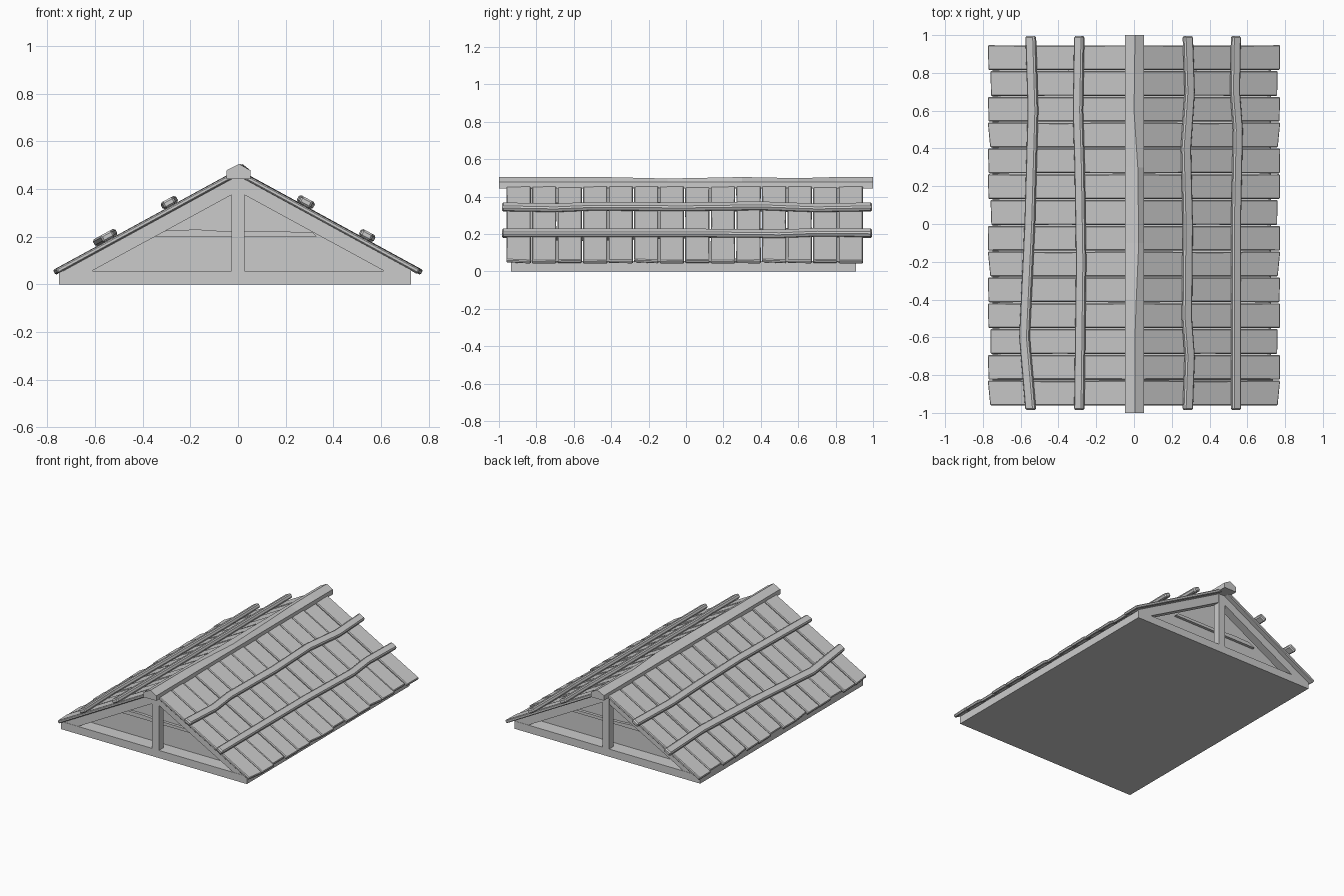
import bpy, bmesh, math, random
from mathutils import Vector

random.seed(4)
cube = bpy.data.objects.get("Cube")
if cube:
    bpy.data.objects.remove(cube, do_unlink=True)

grey = bpy.data.materials.new("weathered grey")
grey.use_nodes = True
COLOR = (0.6, 0.6, 0.6, 1)
grey.diffuse_color = COLOR
grey.node_tree.nodes["Principled BSDF"].inputs["Base Color"].default_value = COLOR

SLOPE = 0.545      # drop per unit of x
APEX = 0.482       # height where the roof planes meet
FRONT, BACK = -0.935, 0.91
BASE_TOP = 0.055
ALONG = Vector((1, 0, -SLOPE)).normalized()
NORMAL = Vector((SLOPE, 0, 1)).normalized()


def loft(name, sections, bevel=0):
    """Skin a row of equal-sided cross-sections and cap both ends."""
    bm = bmesh.new()
    rings = [[bm.verts.new(p) for p in s] for s in sections]
    n = len(rings[0])
    for a, b in zip(rings, rings[1:]):
        for i in range(n):
            j = (i + 1) % n
            bm.faces.new((a[i], a[j], b[j], b[i]))
    bm.faces.new(rings[0])
    bm.faces.new(rings[-1])
    bmesh.ops.recalc_face_normals(bm, faces=bm.faces)
    mesh = bpy.data.meshes.new(name)
    bm.to_mesh(mesh)
    bm.free()
    mesh.materials.append(grey)
    obj = bpy.data.objects.new(name, mesh)
    bpy.context.collection.objects.link(obj)
    if bevel:
        mod = obj.modifiers.new("worn edges", "BEVEL")
        mod.width = bevel
        mod.segments = 1
    return obj


def prism(name, profile, y0, y1):
    """Extrude an x-z profile along y."""
    return loft(name, [[(x, y, z) for x, z in profile] for y in (y0, y1)])


def rect(x0, x1, z0, z1):
    return [(x0, z0), (x1, z0), (x1, z1), (x0, z1)]


def on_roof(side, x, y, lift):
    """Point on a roof plane, lifted along its normal."""
    p = Vector((x, y, APEX - SLOPE * x)) + NORMAL * lift
    return (side * p.x, p.y, p.z)


# Base slab
prism("base_slab", rect(-0.75, 0.725, 0, BASE_TOP), FRONT, BACK)

# Gable ends: recessed wall, cross rail, king post and rafters
under = APEX - 0.026
inner = 0.39
foot = (under - BASE_TOP) / SLOPE
inner_foot = (inner - BASE_TOP) / SLOPE
for end, edge, inward in (("front", FRONT, 1), ("back", BACK, -1)):
    wall = edge + inward * 0.1
    prism(end + "_gable_wall", [(-foot, BASE_TOP), (foot, BASE_TOP), (0, under)],
          wall, wall + inward * 0.03)
    prism(end + "_cross_rail",
          [(-0.35, 0.2), (0.33, 0.2), (0.31, 0.22), (-0.05, 0.222), (-0.17, 0.23), (-0.3, 0.226)],
          wall - inward * 0.02, wall)
    prism(end + "_king_post", rect(-0.027, 0.027, BASE_TOP, 0.45), edge, edge + inward * 0.05)
    for side, label in ((1, "left"), (-1, "right")):
        prism(f"{end}_{label}_rafter",
              [(side * foot, BASE_TOP), (0, under), (0, inner), (side * inner_foot, BASE_TOP)],
              edge + inward * 0.002, edge + inward * 0.06)

# Roof planks: every fifth one is short and sunken
COUNT, PLANK_START, PITCH = 14, -0.963, 0.1366
for side, label in ((1, "left"), (-1, "right")):
    for i in range(COUNT):
        y0 = PLANK_START + i * PITCH + 0.002
        y1 = y0 + PITCH - 0.005
        kind = (COUNT - 1 - i) % 5
        eave = 0.764 if kind == 1 else 0.776
        skew = 0.012 if kind == 3 else random.uniform(0, 0.004)
        top = -0.004 if kind == 1 else random.uniform(-0.001, 0.001)
        rings = []
        for x0, x1, wob in ((0.01, 0.01, 0), (0.4, 0.4, 0.001), (eave - skew, eave, 0)):
            rings.append([on_roof(side, x0, y0 + wob, top - 0.022),
                          on_roof(side, x1, y1 - wob, top - 0.022),
                          on_roof(side, x1, y1 - wob, top),
                          on_roof(side, x0, y0 + wob, top - 0.002)])
        loft(f"{label}_plank_{i + 1}", rings, 0.005)

# Crooked battens laid across the planks: (y, x) bends
battens = {
    "left_upper_batten": (1, 0.027, [(-0.985, .285), (-.7, .295), (-.5, .28), (0, .285),
                                     (.4, .275), (.7, .295), (.995, .285)]),
    "left_lower_batten": (1, 0.026, [(-0.985, .54), (0, .54), (.5, .55), (.7, .535), (.995, .54)]),
    "right_upper_batten": (-1, 0.027, [(-0.985, .29), (-.2, .28), (.3, .288), (.6, .297), (.995, .29)]),
    "right_lower_batten": (-1, 0.028, [(-0.985, .547), (-.6, .58), (0, .552), (.6, .535), (.995, .547)]),
}
for name, (side, half, bends) in battens.items():
    rings = []
    for y, x in bends:
        ring = []
        for s, lift in ((-1, 0), (1, 0), (1, 0.032), (-1, 0.032)):
            ring.append(on_roof(side, x - 0.008 + s * half * ALONG.x, y, lift))
        rings.append(ring)
    loft(name, rings, 0.008)

# Ridge beam with a wandering crest: (y, crest x, crest z)
crest = [(-1, .005, .505), (-.6, .005, .505), (-.4, .012, .503), (-.1, .025, .496),
         (.3, .02, .504), (.6, 0, .498), (.8, .003, .504), (1, .005, .505)]
loft("ridge_beam", [[(-0.048, y, 0.442), (0.052, y, 0.442), (0.052, y, 0.478),
                     (x, y, z), (-0.048, y, 0.478)] for y, x, z in crest])
